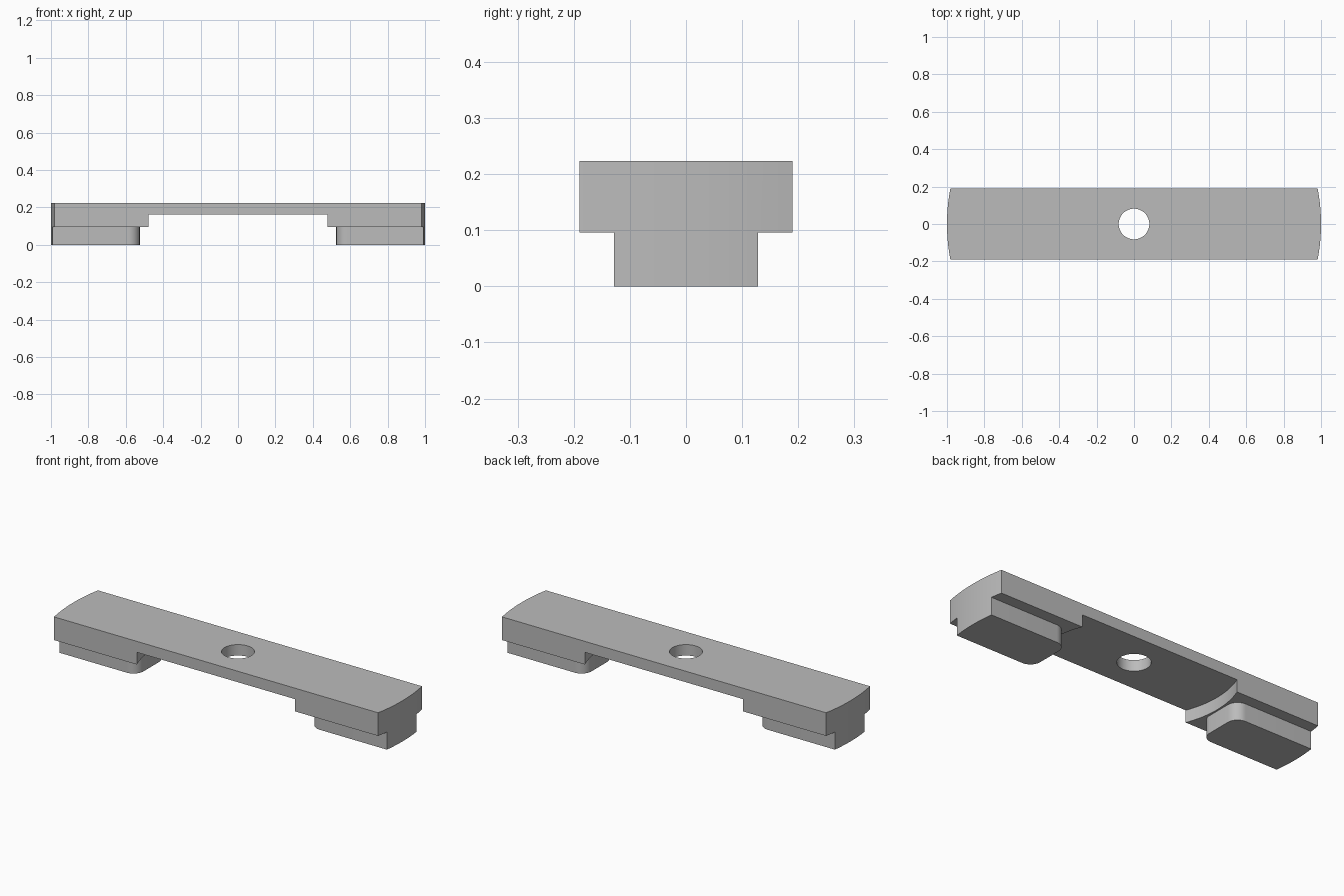
import bpy, bmesh
from math import sin, cos, pi

if "Cube" in bpy.data.objects:
    bpy.data.objects.remove(bpy.data.objects["Cube"], do_unlink=True)

TOP, POCKET_TOP, LEDGE = 0.223, 0.163, 0.096
HALF_WIDTH, FOOT_HALF = 0.19, 0.128
FOOT_START, FOOT_ROUND = 0.525, 0.06
END_R, POCKET_R, HOLE_R = 1.0, 0.516, 0.082

grey = bpy.data.materials.new("plain grey")
grey.use_nodes = True
grey.diffuse_color = (0.5, 0.5, 0.5, 1)
grey.node_tree.nodes["Principled BSDF"].inputs["Base Color"].default_value = (0.5, 0.5, 0.5, 1)


def prism(name, outline, z0, z1):
    """Extrude a flat outline from z0 up to z1."""
    bm = bmesh.new()
    face = bm.faces.new([bm.verts.new((x, y, z0)) for x, y in outline])
    made = bmesh.ops.extrude_face_region(bm, geom=[face])
    verts = [v for v in made["geom"] if isinstance(v, bmesh.types.BMVert)]
    bmesh.ops.translate(bm, verts=verts, vec=(0, 0, z1 - z0))
    bmesh.ops.recalc_face_normals(bm, faces=bm.faces)
    mesh = bpy.data.meshes.new(name)
    bm.to_mesh(mesh)
    bm.free()
    mesh.materials.append(grey)
    obj = bpy.data.objects.new(name, mesh)
    bpy.context.collection.objects.link(obj)
    return obj


def arc(cx, cy, r, start, end, steps):
    angles = [start + (end - start) * i / steps for i in range(steps + 1)]
    return [(cx + r * cos(a), cy + r * sin(a)) for a in angles]


def disc(name, r, z0, z1, sides):
    return prism(name, arc(0, 0, r, 0, 2 * pi, sides)[:-1], z0, z1)


def combine(target, tool, operation):
    """Apply a boolean and discard the tool."""
    tool.hide_render = True
    mod = target.modifiers.new(operation, 'BOOLEAN')
    mod.operation, mod.object, mod.solver = operation, tool, 'EXACT'
    bpy.context.view_layer.objects.active = target
    bpy.ops.object.modifier_apply(modifier=mod.name)
    bpy.data.objects.remove(tool, do_unlink=True)


# Long bar, overlong until the ends are rounded
over = END_R + 0.1
w = HALF_WIDTH
bar = prism("clamp_bar", [(-over, -w), (over, -w), (over, w), (-over, w)], LEDGE, TOP)

# Narrow feet with rounded inner corners
for side in (1, -1):
    c, f = FOOT_START + FOOT_ROUND, FOOT_HALF
    outline = [(over - 0.02, -f), (over - 0.02, f)]
    outline += arc(c, f - FOOT_ROUND, FOOT_ROUND, pi / 2, pi, 10)
    outline += arc(c, FOOT_ROUND - f, FOOT_ROUND, pi, 1.5 * pi, 10)
    foot = prism("foot", [(side * x, y) for x, y in outline], 0, LEDGE + 0.03)
    combine(bar, foot, 'UNION')

# Rounded ends, round pocket underneath, central through hole
combine(bar, disc("end_rounding", END_R, -0.1, TOP + 0.1, 256), 'INTERSECT')
combine(bar, disc("pocket_cutter", POCKET_R, -0.1, POCKET_TOP, 128), 'DIFFERENCE')
combine(bar, disc("hole_cutter", HOLE_R, -0.1, TOP + 0.1, 48), 'DIFFERENCE')

# Smooth curved walls, crisp edges
bpy.ops.object.select_all(action='DESELECT')
bar.select_set(True)
bpy.context.view_layer.objects.active = bar
bpy.ops.object.shade_smooth_by_angle()
